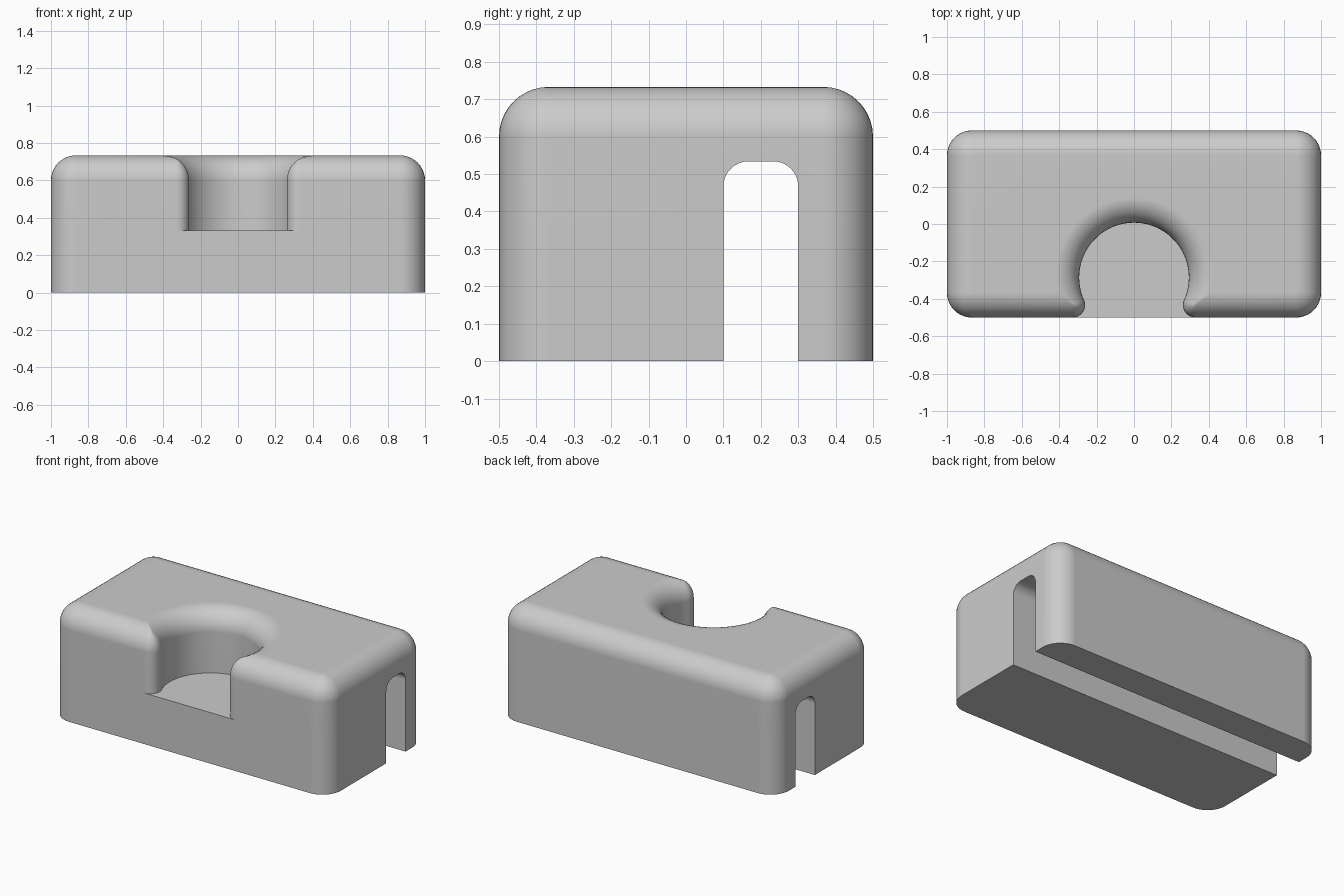
import bpy
import bmesh
from math import atan2, cos, pi, sin, sqrt

if "Cube" in bpy.data.objects:
    bpy.data.objects.remove(bpy.data.objects["Cube"])

HALF_X, HALF_Y, HEIGHT = 1.0, 0.5, 0.733
ROUND = 0.133                      # outer corner and top edge radius
FLOOR = 0.333                      # pocket floor height
HOLE_R, HOLE_Y = 0.293, -0.286     # pocket circle
TIP_R = 0.067                      # rounded lips at the pocket mouth
HOLE_STEPS, STEPS = 32, 10


def arc(cx, cy, radius, start, end, steps):
    angles = [start + (end - start) * i / steps for i in range(steps + 1)]
    return [(cx + radius * cos(a), cy + radius * sin(a)) for a in angles]


def outline(inset):
    """Plan outline with the open pocket, shrunk inward by the inset."""
    tip = max(TIP_R - inset, 0)
    cy = -HALF_Y + max(inset, TIP_R)
    cx = sqrt((HOLE_R + inset + tip) ** 2 - (cy - HOLE_Y) ** 2)
    meet = atan2(cy - HOLE_Y, cx)
    x, y, r = HALF_X - ROUND, HALF_Y - ROUND, ROUND - inset
    half = arc(0, HOLE_Y, HOLE_R + inset, pi / 2, meet, HOLE_STEPS)
    half += arc(cx, cy, tip, meet + pi, 1.5 * pi, STEPS)[1:]
    half += arc(x, -y, r, -pi / 2, 0, STEPS) + arc(x, y, r, 0, pi / 2, STEPS)
    return half + [(-px, py) for px, py in reversed(half[1:])]


def finish(bm, name):
    bmesh.ops.remove_doubles(bm, verts=bm.verts, dist=0.0001)
    bmesh.ops.recalc_face_normals(bm, faces=bm.faces)
    mesh = bpy.data.meshes.new(name)
    bm.to_mesh(mesh)
    bm.free()
    obj = bpy.data.objects.new(name, mesh)
    bpy.context.collection.objects.link(obj)
    return obj


def bridge(bm, lower, upper):
    for i in range(len(lower)):
        j = (i + 1) % len(lower)
        bm.faces.new((lower[i], lower[j], upper[j], upper[i]))


# Block: straight walls, rolled top edge, open pocket
bm = bmesh.new()
levels = [(0, FLOOR)]
for i in range(STEPS + 1):
    a = pi / 2 * i / STEPS
    levels.append((ROUND * (1 - cos(a)), HEIGHT - ROUND + ROUND * sin(a)))
rings = [[bm.verts.new((x, y, z)) for x, y in outline(inset)] for inset, z in levels]
for lower, upper in zip(rings, rings[1:]):
    bridge(bm, lower, upper)
bm.faces.new(rings[-1])

# Pocket floor, lower walls and underside
base = rings[0]
mouth = HOLE_STEPS + STEPS
bm.faces.new(base[:mouth + 1] + base[-mouth:])
rim = base[mouth:len(base) - mouth + 1]
foot = [bm.verts.new((v.co.x, v.co.y, 0)) for v in rim]
bridge(bm, foot, rim)
bm.faces.new(foot)
block = finish(bm, "block")

# Round-topped slot running the full width underneath
bm = bmesh.new()
profile = [(0.1, -0.2), (0.3, -0.2)]
profile += arc(0.233, 0.467, 0.067, 0, pi / 2, STEPS)
profile += arc(0.167, 0.467, 0.067, pi / 2, pi, STEPS)
ends = [[bm.verts.new((x, y, z)) for y, z in profile] for x in (-1.2, 1.2)]
bridge(bm, *ends)
for end in ends:
    bm.faces.new(end)
cutter = finish(bm, "slot_cutter")
cutter.hide_render = True

# Material
grey = bpy.data.materials.new("light grey")
grey.use_nodes = True
colour = (0.6, 0.6, 0.6, 1)
grey.diffuse_color = colour
grey.node_tree.nodes["Principled BSDF"].inputs["Base Color"].default_value = colour
block.data.materials.append(grey)

# Cut the slot, then shade the rounds smoothly
cut = block.modifiers.new("slot", "BOOLEAN")
cut.operation = "DIFFERENCE"
cut.solver = "EXACT"
cut.object = cutter
bpy.ops.object.select_all(action="DESELECT")
block.select_set(True)
bpy.context.view_layer.objects.active = block
bpy.ops.object.modifier_apply(modifier=cut.name)
bpy.data.objects.remove(cutter)
bpy.ops.object.shade_smooth_by_angle(angle=pi / 6)
weighted = block.modifiers.new("weighted_normals", "WEIGHTED_NORMAL")
weighted.keep_sharp = True
